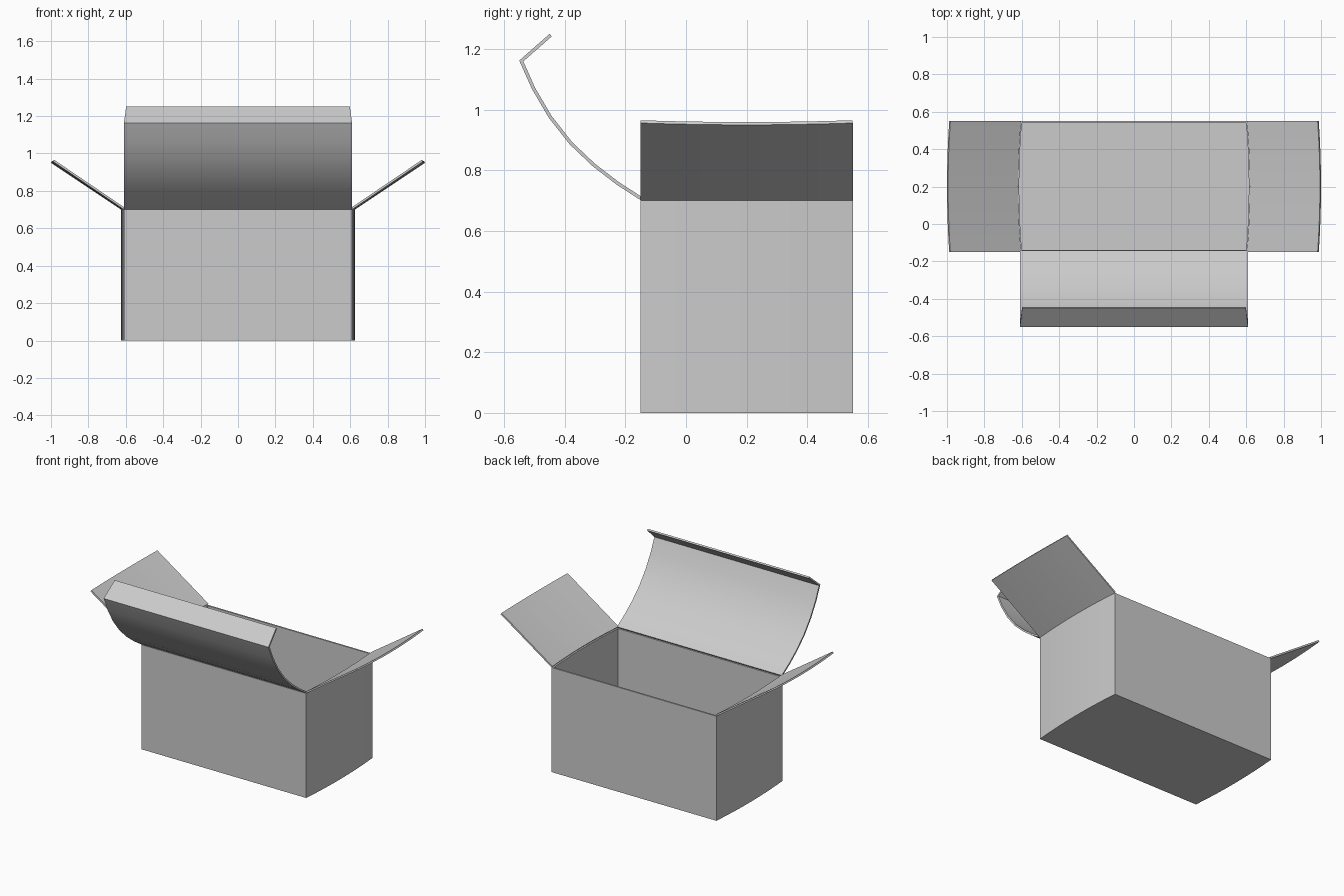
import bpy, bmesh

if "Cube" in bpy.data.objects:
    bpy.data.objects.remove(bpy.data.objects["Cube"])

T = 0.011          # card thickness
Y0, Y1 = -0.15, 0.55
SEG = 8            # segments along the bowed sides


def bow(t):
    return 1 - (2 * t - 1) ** 2


def finish(name, verts, faces, mirror=False):
    """Make a thin card object from a sheet, thickened inward."""
    me = bpy.data.meshes.new(name)
    me.from_pydata(verts, [], faces)
    ob = bpy.data.objects.new(name, me)
    bpy.context.collection.objects.link(ob)
    s = ob.modifiers.new("thickness", 'SOLIDIFY')
    s.thickness, s.offset, s.use_even_offset = T, -1, True
    if mirror:
        m = ob.modifiers.new("mirror", 'MIRROR')
        m.use_mirror_merge = False
    bpy.ops.object.select_all(action='DESELECT')
    bpy.context.view_layer.objects.active = ob
    ob.select_set(True)
    bpy.ops.object.convert(target='MESH')
    bpy.ops.object.shade_smooth_by_angle(angle=0.5)
    return ob


def sheet(name, rows, mirror=False):
    """Loft quads between equal-length rows of points."""
    n = len(rows[0])
    verts = [p for r in rows for p in r]
    faces = [(j * n + i, j * n + i + 1, (j + 1) * n + i + 1, (j + 1) * n + i)
             for j in range(len(rows) - 1) for i in range(n - 1)]
    return finish(name, verts, faces, mirror)


def side_row(x, bulge, z, dip=0.0):
    return [(x + bulge * bow(i / SEG), Y0 + (Y1 - Y0) * i / SEG, z - dip * bow(i / SEG))
            for i in range(SEG + 1)]


# Open box body: floor and four walls, short sides bowed outward
right = [(x, y) for x, y, z in side_row(0.61, 0.015, 0)]
foot = right + [(-x, y) for x, y in reversed(right)]
n = len(foot)
verts = [(x, y, z) for z in (0, 0.70) for x, y in foot]
faces = [tuple(reversed(range(n)))]
faces += [(i, (i + 1) % n, n + (i + 1) % n, n + i) for i in range(n)]
finish("box_body", verts, faces)

# Side flaps, opened outward
sheet("side_flaps", [side_row(0.61, 0.015, 0.70),
                     side_row(0.988, 0.012, 0.956, 0.006)], mirror=True)

# Curved front lid with a folded tuck tab
profile = [(-0.147, 0.70), (-0.229, 0.753), (-0.307, 0.813), (-0.384, 0.886),
           (-0.453, 0.974), (-0.508, 1.068), (-0.55, 1.162), (-0.45, 1.25)]
widths = [0.61] * 7 + [0.598]
sheet("front_lid", [[(-w, y, z), (w, y, z)] for (y, z), w in zip(profile, widths)])
